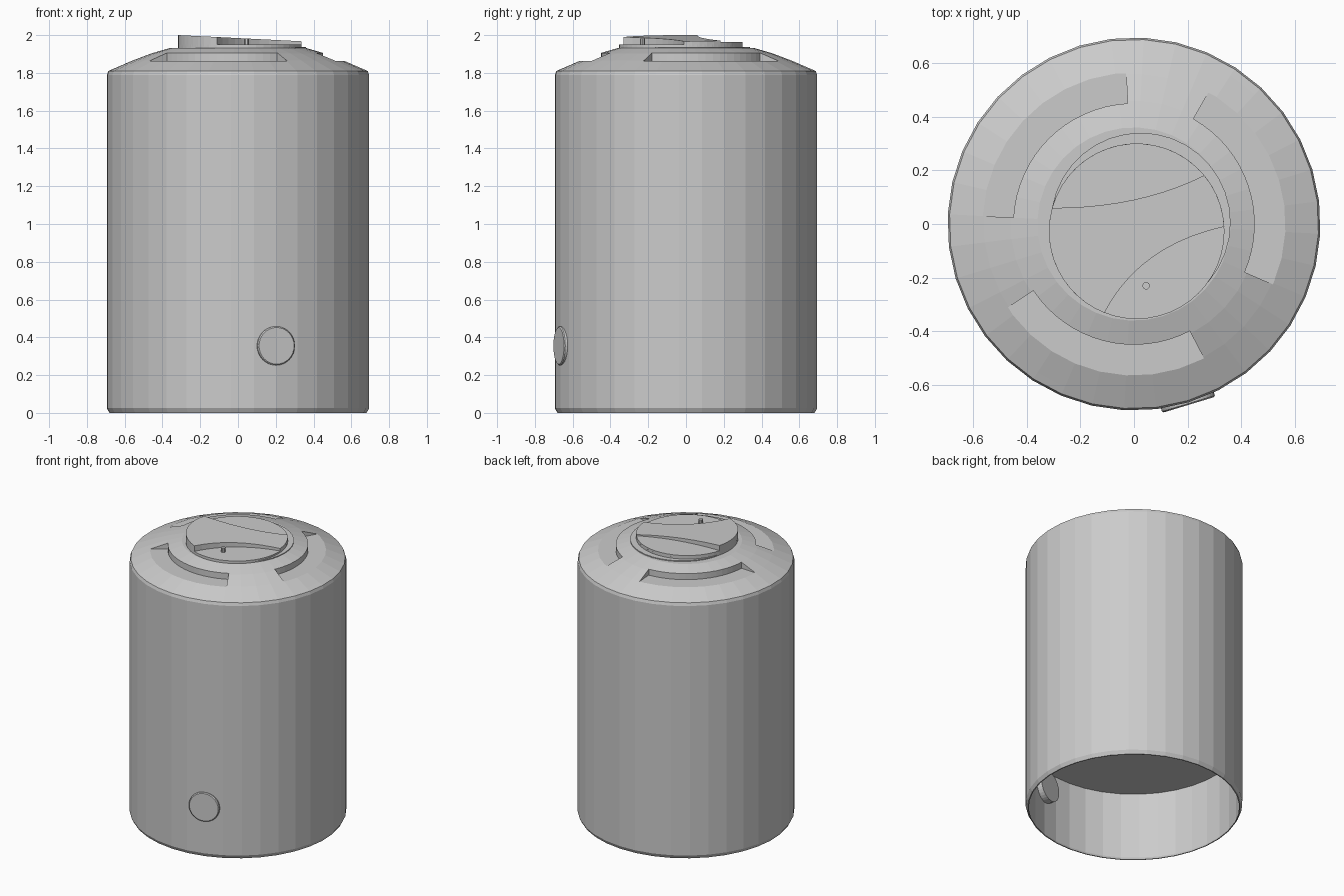
import bpy, bmesh
from math import sin, cos, radians, pi
from mathutils import Vector, Matrix

if "Cube" in bpy.data.objects:
    bpy.data.objects.remove(bpy.data.objects["Cube"])

# single grey plastic
GREY = (0.6, 0.6, 0.6, 1)
plastic = bpy.data.materials.new("grey plastic")
plastic.use_nodes = True
plastic.diffuse_color = GREY
plastic.node_tree.nodes["Principled BSDF"].inputs["Base Color"].default_value = GREY


def finish(name, bm):
    bmesh.ops.recalc_face_normals(bm, faces=bm.faces)
    mesh = bpy.data.meshes.new(name)
    bm.to_mesh(mesh)
    bm.free()
    mesh.materials.append(plastic)
    ob = bpy.data.objects.new(name, mesh)
    bpy.context.collection.objects.link(ob)
    return ob


def lathe(name, profile, steps=36, phase=0.0):
    """Closed solid of revolution; the profile starts and ends on the axis."""
    bm = bmesh.new()
    turn = Matrix.Rotation(phase, 3, 'Z')
    vs = [bm.verts.new(turn @ Vector((r, 0, z))) for r, z in profile]
    edges = [bm.edges.new(p) for p in zip(vs, vs[1:])]
    bmesh.ops.spin(bm, geom=vs + edges, cent=(0, 0, 0), axis=(0, 0, 1),
                   angle=2 * pi, steps=steps)
    bmesh.ops.remove_doubles(bm, verts=bm.verts, dist=1e-4)
    return finish(name, bm)


def prism(name, outline, bottom, top):
    """Upright solid over an outline; top is a height rule."""
    bm = bmesh.new()
    low = [bm.verts.new((x, y, bottom)) for x, y in outline]
    high = [bm.verts.new((x, y, top(x, y))) for x, y in outline]
    bm.faces.new(low)
    bm.faces.new(high)
    for i in range(len(low)):
        j = (i + 1) % len(low)
        bm.faces.new((low[i], low[j], high[j], high[i]))
    return finish(name, bm)


def arc(cx, cy, r, start, end, n):
    steps = [radians(start + (end - start) * i / n) for i in range(n + 1)]
    return [(cx + r * cos(a), cy + r * sin(a)) for a in steps]


def bow(a, ctrl, b, n=10):
    """Curved line from a to b, without its end points."""
    a, ctrl, b = Vector(a), Vector(ctrl), Vector(b)
    ts = [i / n for i in range(1, n)]
    return [tuple(a * (1 - t) ** 2 + ctrl * 2 * t * (1 - t) + b * t * t) for t in ts]


# tank: open skirt below an inner floor, straight wall, rounded shoulder, cone roof
tank = lathe("tank_body", [
    (0, 0.49), (0.685, 0.49), (0.685, 0.02), (0.675, 0), (0.682, 0), (0.695, 0.025),
    (0.695, 1.79), (0.688, 1.81), (0.66, 1.822), (0.56, 1.865), (0.46, 1.903),
    (0.36, 1.932), (0, 1.932)], phase=radians(7))

# three curved steps cut into the roof
cutters = []
for mid in (-104.5, 18.5, 135):
    ring = arc(0, 0, 0.45, mid - 42, mid + 42, 16) + arc(0, 0, 0.64, mid + 42, mid - 42, 16)
    cutter = prism("roof_step_cutter", ring, 1.863, lambda x, y: 2.1)
    cutter.hide_render = True
    mod = tank.modifiers.new("roof_step", 'BOOLEAN')
    mod.operation = 'DIFFERENCE'
    mod.solver = 'EXACT'
    mod.object = cutter
    cutters.append(cutter)

# bake the steps, then drop the cutters
bpy.context.view_layer.update()
graph = bpy.context.evaluated_depsgraph_get()
baked = bpy.data.meshes.new_from_object(tank.evaluated_get(graph))
tank.modifiers.clear()
tank.data = baked
for cutter in cutters:
    bpy.data.objects.remove(cutter)

# neck below the lid
prism("neck_collar", arc(0.025, 0.005, 0.335, 0, 350, 35), 1.90, lambda x, y: 1.938)

# lid: low disc, back step and sloping grip band
LID = (0.01, -0.027, 0.327)
FRONT_R, BACK_R, BACK_L, FRONT_L = 3, 39.6, 164.6, 248.4
prism("lid_base", arc(*LID, 0, 352.5, 47), 1.92, lambda x, y: 1.95)

right_side = arc(*LID, FRONT_R, BACK_R, 5)
back_side = arc(*LID, BACK_R, BACK_L, 16)
left_side = arc(*LID, BACK_L, FRONT_L, 12)
back_bow = bow(right_side[-1], (0.02, 0.06), left_side[0])
front_bow = bow(left_side[-1], (0.02, -0.08), right_side[0])
prism("lid_back_step", back_side + back_bow[::-1], 1.94, lambda x, y: 1.963)
prism("lid_grip_band", right_side + back_bow + left_side + front_bow, 1.94,
      lambda x, y: 2.0 - 0.05 * (x + 0.317))
prism("lid_pin", arc(0.045, -0.23, 0.014, 0, 324, 9), 1.94, lambda x, y: 1.982)

# round outlet cap low on the front
cap = lathe("outlet_cap", [(0, -0.05), (0.103, -0.05), (0.103, 0.009), (0.097, 0.014),
                           (0, 0.014)], steps=32)
facing = Vector((0.29, -0.957, 0)).normalized()
cap.matrix_world = (Matrix.Translation(facing * 0.69 + Vector((0, 0, 0.355)))
                    @ facing.to_track_quat('Z', 'Y').to_matrix().to_4x4())
